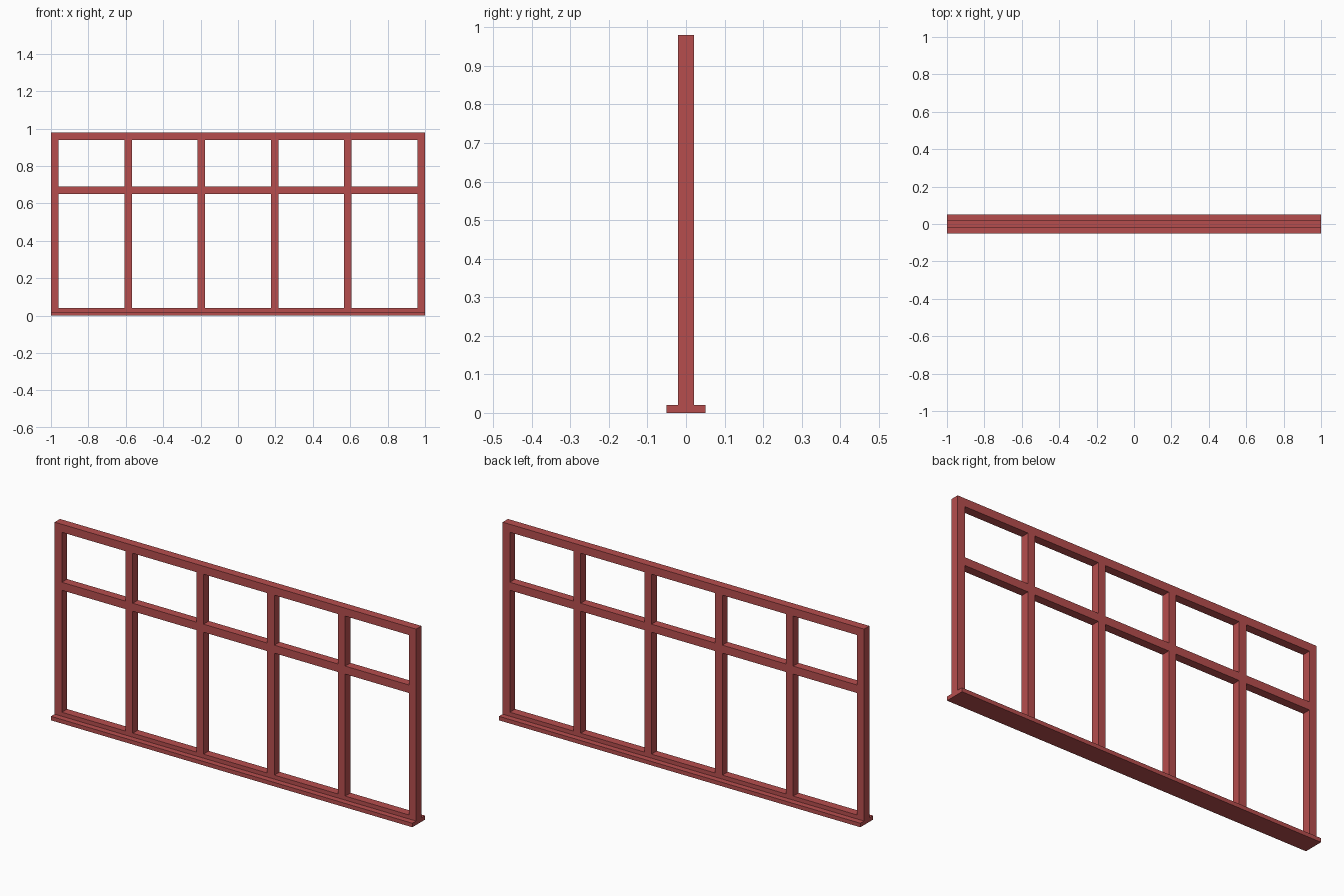
import bpy

if "Cube" in bpy.data.objects:
    bpy.data.objects.remove(bpy.data.objects["Cube"])

red = bpy.data.materials.new("brick_red")
red.diffuse_color = (0.47, 0.076, 0.076, 1)
red.use_nodes = True
red.node_tree.nodes["Principled BSDF"].inputs["Base Color"].default_value = red.diffuse_color


def box(name, x0, x1, y, z0, z1):
    """Box spanning x0..x1, -y..y, z0..z1."""
    bpy.ops.mesh.primitive_cube_add(size=1, location=((x0 + x1) / 2, 0, (z0 + z1) / 2))
    ob = bpy.context.object
    ob.name = name
    ob.scale = (x1 - x0, 2 * y, z1 - z0)
    bpy.ops.object.transform_apply(location=False, rotation=False, scale=True)
    ob.data.materials.append(red)
    return ob


BAR, DEPTH = 0.04, 0.021      # bar width, half depth
TOP, SILL = 0.98, 0.02
IN = 1 - BAR                  # inner edge of the side posts
MID0, MID1 = 0.65, 0.69       # transom bottom and top
BAYS = 5

# wide sill plate
box("sill", -1, 1, 0.05, 0, SILL)

# outer frame
box("side_post_left", -1, -IN, DEPTH, SILL, TOP)
box("side_post_right", IN, 1, DEPTH, SILL, TOP)
box("bottom_rail", -IN, IN, DEPTH, SILL, BAR)
box("top_rail", -IN, IN, DEPTH, TOP - BAR, TOP)

# transom bar
box("transom", -IN, IN, DEPTH, MID0, MID1)

# mullions, below and above the transom, evenly spaced
gap = (2 * IN - (BAYS - 1) * BAR) / BAYS
for i in range(BAYS - 1):
    x = -IN + gap + i * (gap + BAR)
    box(f"lower_mullion_{i + 1}", x, x + BAR, DEPTH, BAR, MID0)
    box(f"upper_mullion_{i + 1}", x, x + BAR, DEPTH, MID1, TOP - BAR)
